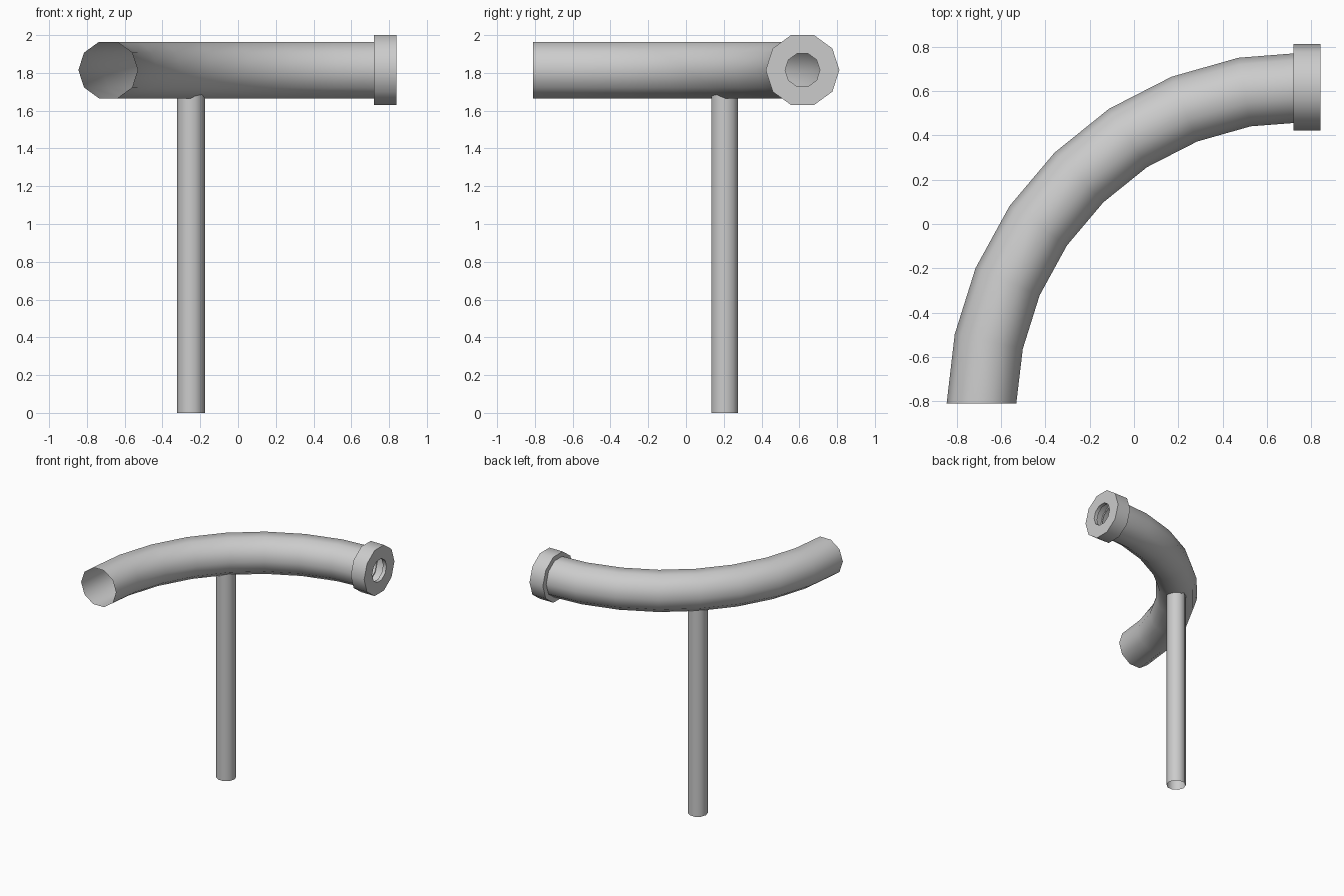
import bpy, math
from mathutils import Vector

if "Cube" in bpy.data.objects:
    bpy.data.objects.remove(bpy.data.objects["Cube"])

SIDES = 10
Z = 1.815  # height of the bent pipe's axis


def skin(name, rings):
    """Open surface joining consecutive rings of SIDES points."""
    n = SIDES
    verts = [p for ring in rings for p in ring]
    faces = [(i * n + j, i * n + (j + 1) % n,
              (i + 1) * n + (j + 1) % n, (i + 1) * n + j)
             for i in range(len(rings) - 1) for j in range(n)]
    mesh = bpy.data.meshes.new(name)
    mesh.from_pydata(verts, [], faces)
    obj = bpy.data.objects.new(name, mesh)
    bpy.context.collection.objects.link(obj)
    bpy.ops.object.select_all(action='DESELECT')
    obj.select_set(True)
    bpy.context.view_layer.objects.active = obj
    bpy.ops.object.shade_smooth_by_angle(angle=math.radians(50))
    return obj


def ring(center, u, v, r):
    angles = [2 * math.pi * k / SIDES for k in range(SIDES)]
    return [Vector(center) + r * (u * math.cos(a) + v * math.sin(a)) for a in angles]


X, Y, UP = Vector((1, 0, 0)), Vector((0, 1, 0)), Vector((0, 0, 1))

# Bent pipe, open at the front, swept along a quarter bend
path = [(-0.688, -0.81), (-0.655, -0.53), (-0.57, -0.26), (-0.432, -0.008),
        (-0.248, 0.21), (-0.027, 0.388), (0.227, 0.518), (0.498, 0.595), (0.78, 0.617)]
pts = [Vector((x, y, Z)) for x, y in path]
rings = []
for i, p in enumerate(pts):
    if i == 0:
        t = Y
    elif i == len(pts) - 1:
        t = X
    else:
        t = ((pts[i + 1] - p).normalized() + (p - pts[i - 1]).normalized()).normalized()
    rings.append(ring(p, UP.cross(t), UP, 0.157))
for r in rings:
    r.reverse()
skin("bent_pipe", rings)

# Collar with a narrow mouth at the right end
profile = [(0.72, 0.145), (0.72, 0.195), (0.84, 0.195), (0.84, 0.092), (0.81, 0.092)]
skin("end_collar", [ring((x, 0.617, Z), Y, UP, r) for x, r in profile])

# Hollow post under the middle of the bend
skin("post", [ring((-0.25, 0.205, z), X, Y, 0.074) for z in (0, 1.7)])
